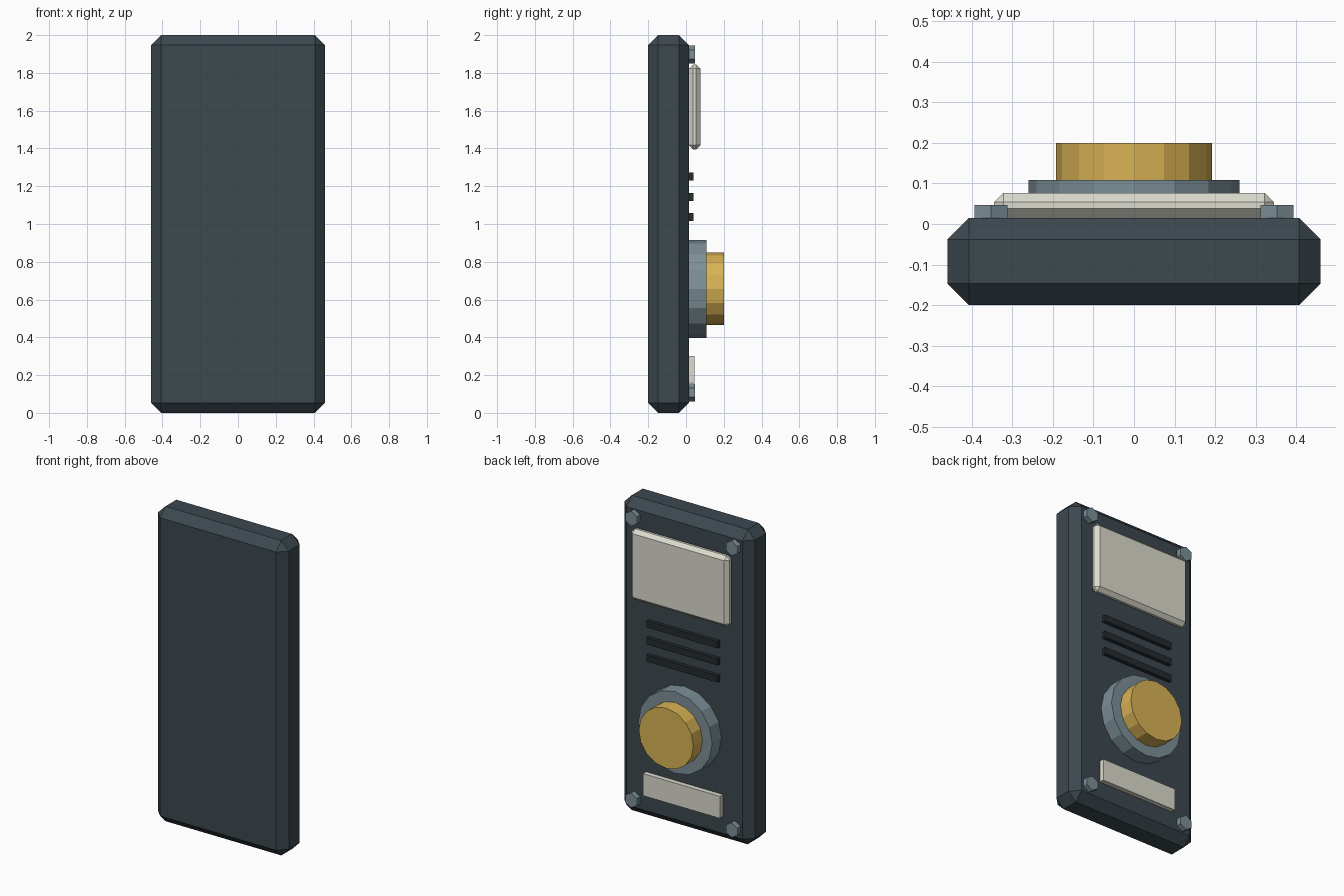
import bpy
import math

if "Cube" in bpy.data.objects:
    bpy.data.objects.remove(bpy.data.objects["Cube"], do_unlink=True)


def make_material(name, color):
    mat = bpy.data.materials.new(name)
    mat.use_nodes = True
    mat.diffuse_color = (*color, 1)
    mat.node_tree.nodes["Principled BSDF"].inputs["Base Color"].default_value = (*color, 1)
    return mat


slate = make_material("dark slate", (0.045, 0.065, 0.078))
vent_black = make_material("vent black", (0.018, 0.024, 0.028))
steel = make_material("blue steel", (0.2, 0.275, 0.31))
cream = make_material("cream", (0.72, 0.71, 0.62))
gold = make_material("gold", (0.69, 0.45, 0.09))

BACK = 0.015  # y of the surface that carries the controls


def box(name, mat, width, y0, y1, z0, z1, bevel=0):
    bpy.ops.mesh.primitive_cube_add(size=1, location=(0, (y0 + y1) / 2, (z0 + z1) / 2))
    ob = bpy.context.object
    ob.name = name
    ob.scale = (width, y1 - y0, z1 - z0)
    bpy.ops.object.transform_apply(location=False, rotation=False)
    ob.data.materials.append(mat)
    if bevel:
        mod = ob.modifiers.new("Chamfer", "BEVEL")
        mod.width = bevel
        mod.segments = 1
    return ob


def disc(name, mat, sides, radius, x, z, y0, y1, turn=0):
    bpy.ops.mesh.primitive_cylinder_add(
        vertices=sides, radius=radius, depth=y1 - y0,
        location=(x, (y0 + y1) / 2, z), rotation=(math.pi / 2, turn, 0))
    ob = bpy.context.object
    ob.name = name
    ob.data.materials.append(mat)
    return ob


# Chamfered slab
box("body_panel", slate, 0.92, -0.2, BACK, 0, 2, bevel=0.053)

# Screen and label plate
box("screen", cream, 0.69, BACK, 0.077, 1.395, 1.845, bevel=0.023)
box("label_plate", cream, 0.54, BACK - 0.01, 0.046, 0.16, 0.3)

# Speaker ribs
for i in range(3):
    z = 1.036 + 0.108 * i
    box(f"speaker_rib_{i + 1}", vent_black, 0.5, BACK - 0.01, 0.039, z - 0.021, z + 0.021)

# Large push button on its collar
disc("button_collar", steel, 16, 0.26, 0, 0.656, BACK - 0.01, 0.108)
disc("button", gold, 16, 0.192, 0, 0.656, 0.1, 0.2)

# Hexagonal corner bolts
for side, x in (("left", 0.353), ("right", -0.353)):
    for level, z in (("top", 1.898), ("bottom", 0.108)):
        disc(f"bolt_{level}_{side}", steel, 6, 0.047, x, z, BACK - 0.01, 0.047)
